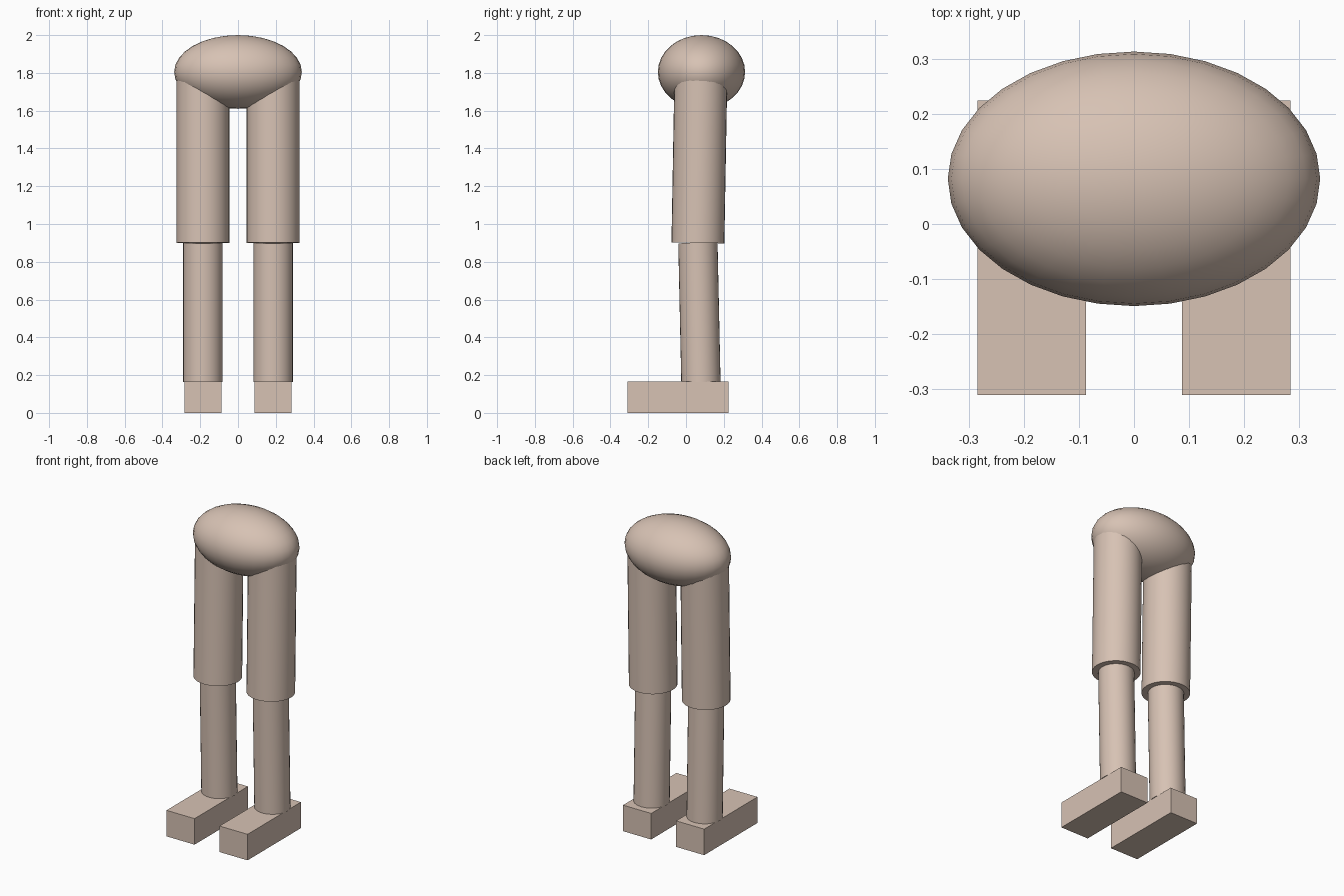
import bpy
from mathutils import Vector

cube = bpy.data.objects.get("Cube")
if cube:
    bpy.data.objects.remove(cube, do_unlink=True)

# Single skin colour
skin = bpy.data.materials.new("skin_beige")
skin.use_nodes = True
tone = (0.68, 0.54, 0.455, 1)
skin.diffuse_color = tone
skin.node_tree.nodes["Principled BSDF"].inputs["Base Color"].default_value = tone


def finish(name, smooth=True):
    """Name the active object, colour it and set its shading."""
    obj = bpy.context.object
    obj.name = name
    obj.data.materials.append(skin)
    if smooth:
        bpy.ops.object.shade_smooth_by_angle()
    return obj


def limb(name, bottom, top, radius):
    """Capped cylinder running between two points."""
    a, b = Vector(bottom), Vector(top)
    bpy.ops.mesh.primitive_cylinder_add(vertices=32, radius=radius,
                                        depth=(b - a).length, location=(a + b) / 2)
    obj = finish(name)
    obj.rotation_mode = 'QUATERNION'
    obj.rotation_quaternion = Vector((0, 0, 1)).rotation_difference(b - a)


# Pelvis
bpy.ops.mesh.primitive_uv_sphere_add(segments=32, ring_count=16, radius=1,
                                     location=(0, 0.082, 1.805))
bpy.context.object.scale = (0.338, 0.231, 0.195)
finish("pelvis")

# Legs, bent very slightly at the knee
for side, s in (("left", 1), ("right", -1)):
    x = 0.186 * s
    limb(side + "_thigh", (x, 0.063, 0.9), (x, 0.079, 1.8), 0.14)
    limb(side + "_shin", (x, 0.079, 0.163), (x, 0.063, 0.9), 0.104)
    bpy.ops.mesh.primitive_cube_add(size=1, location=(x, -0.043, 0.0825))
    bpy.context.object.scale = (0.197, 0.535, 0.165)
    finish(side + "_foot", smooth=False)
